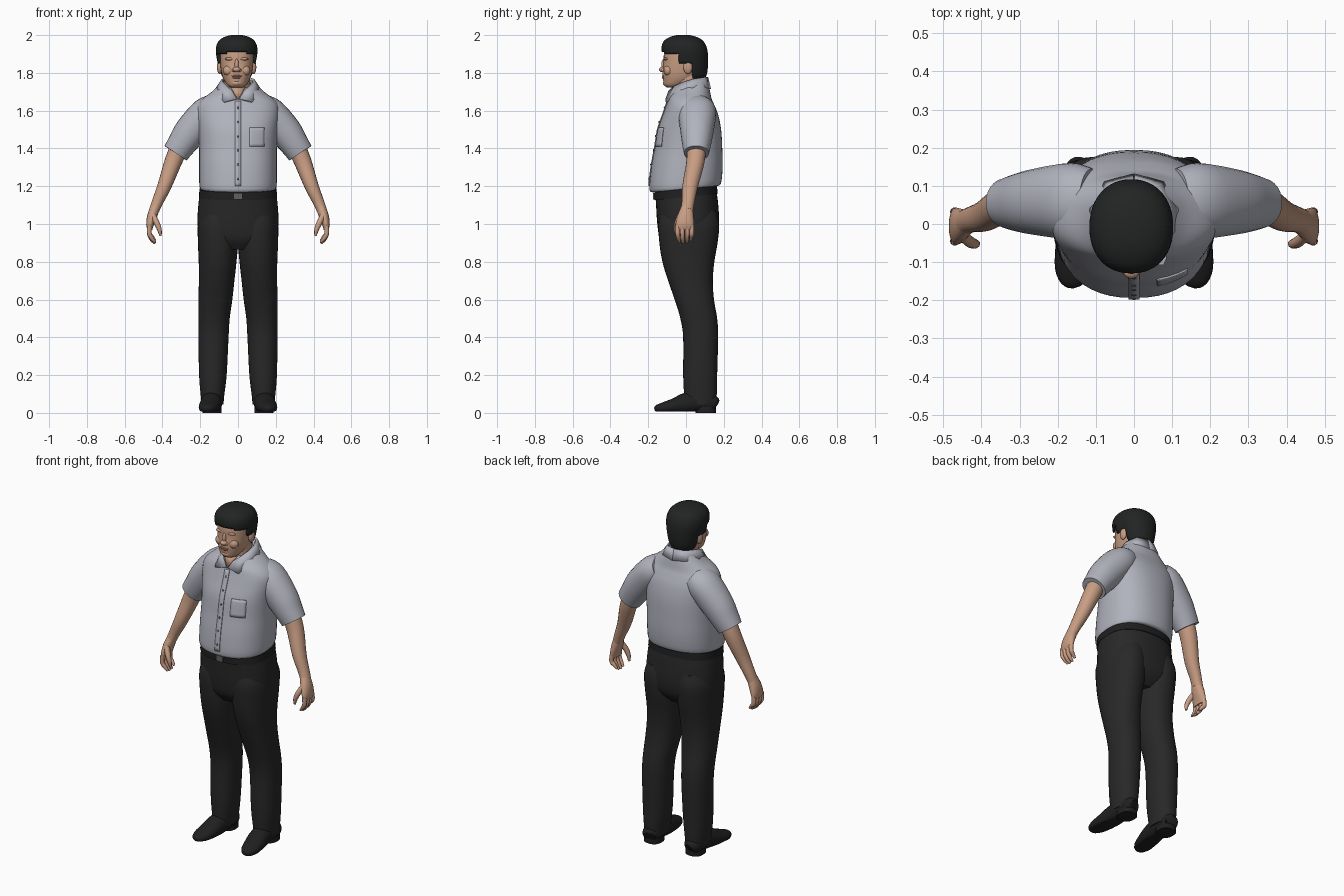
import bpy, bmesh, math
from mathutils import Vector

if "Cube" in bpy.data.objects:
    bpy.data.objects.remove(bpy.data.objects["Cube"])

made = []


def material(name, r, g, b):
    m = bpy.data.materials.new(name)
    m.use_nodes = True
    m.diffuse_color = (r, g, b, 1)
    bsdf = next(n for n in m.node_tree.nodes if n.type == 'BSDF_PRINCIPLED')
    bsdf.inputs["Base Color"].default_value = (r, g, b, 1)
    bsdf.inputs["Roughness"].default_value = 0.8
    return m


SHIRT = material("grey shirt", .44, .45, .51)
SKIN = material("skin", .58, .34, .23)
LIPS = material("lips", .45, .23, .17)
CLOTH = material("black trousers", .021, .021, .021)
HAIR = material("black hair", .016, .017, .017)
LEATHER = material("black leather", .014, .014, .014)
METAL = material("buckle metal", .12, .12, .12)


def finish(name, bm, mat, thick=0, offset=0):
    bmesh.ops.recalc_face_normals(bm, faces=bm.faces) if not thick else None
    me = bpy.data.meshes.new(name)
    bm.to_mesh(me)
    bm.free()
    me.materials.append(mat)
    ob = bpy.data.objects.new(name, me)
    bpy.context.collection.objects.link(ob)
    if thick:
        sol = ob.modifiers.new("thickness", 'SOLIDIFY')
        sol.thickness, sol.offset = thick, offset
    made.append(ob)
    return ob


def smooth(rows, steps=4):
    """Catmull-Rom resampling of a list of section rows."""
    out = []
    for i in range(len(rows) - 1):
        a, b, c, d = (rows[max(0, min(len(rows) - 1, i + k))] for k in (-1, 0, 1, 2))
        for s in range(steps):
            t = s / steps
            out.append([.5 * (2 * q + (r - p) * t + (2 * p - 5 * q + 4 * r - u) * t * t
                        + (3 * q - p - 3 * r + u) * t ** 3) for p, q, r, u in zip(a, b, c, d)])
    return out + [list(rows[-1])]


def skin_rings(rings):
    bm = bmesh.new()
    vs = [[bm.verts.new(p) for p in ring] for ring in rings]
    n = len(vs[0])
    for a, b in zip(vs, vs[1:]):
        for i in range(n):
            bm.faces.new((a[i], a[(i + 1) % n], b[(i + 1) % n], b[i]))
    bm.faces.new(vs[0])
    bm.faces.new(vs[-1])
    bmesh.ops.recalc_face_normals(bm, faces=bm.faces)
    return bm


def unit_ring(n, p):
    for i in range(n):
        c, s = math.cos(math.tau * i / n), math.sin(math.tau * i / n)
        yield math.copysign(abs(c) ** (2 / p), c), math.copysign(abs(s) ** (2 / p), s)


def loft(name, rows, mat, p=2.2, n=36, side=1, keep=None, thick=0):
    """Upright loft; rows are z, centre x, half width, front y, back y, tilt."""
    rings = []
    for z, cx, hw, yf, yb, tilt in smooth([(*r, 0)[:6] for r in rows]):
        ring = []
        for c, s in unit_ring(n, p):
            y = (yf + yb) / 2 + s * (yb - yf) / 2
            ring.append((side * (cx + c * hw), y, z + tilt * y))
        rings.append(ring)
    bm = skin_rings(rings)
    if keep:
        drop = [f for f in bm.faces if not keep(f.calc_center_median())]
        bmesh.ops.delete(bm, geom=drop, context='FACES')
    return finish(name, bm, mat, thick, -1)


def tube(name, rows, mat, side=1, ref=(0, 1, 0), n=20, floor=0):
    """Tube along a path; rows are x, y, z, radius across, radius along ref."""
    rows = smooth(rows)
    pts = [Vector(r[:3]) for r in rows]
    rings = []
    for i, r in enumerate(rows):
        t = (pts[min(i + 1, len(pts) - 1)] - pts[max(i - 1, 0)]).normalized()
        v = Vector(ref)
        v = (v - t * v.dot(t)).normalized()
        u = t.cross(v)
        ring = [pts[i] + u * (c * r[3]) + v * (s * r[4]) for c, s in unit_ring(n, 2.1)]
        rings.append([(side * q.x, q.y, max(q.z, floor)) for q in ring])
    return finish(name, skin_rings(rings), mat)


def blob(name, loc, size, mat):
    bm = bmesh.new()
    bmesh.ops.create_uvsphere(bm, u_segments=20, v_segments=12, radius=1)
    for v in bm.verts:
        v.co = Vector(a * b + c for a, b, c in zip(v.co, size, loc))
    return finish(name, bm, mat)


# Shirt body
TORSO = [(1.185, 0, .193, -.175, .165, .1), (1.2, 0, .204, -.194, .185, .08),
         (1.3, 0, .206, -.184, .194), (1.4, 0, .206, -.166, .192), (1.5, 0, .212, -.15, .186),
         (1.58, 0, .222, -.122, .17), (1.63, 0, .215, -.105, .15), (1.665, 0, .185, -.094, .135),
         (1.7, 0, .135, -.078, .125, .1), (1.735, 0, .09, -.06, .108, .3)]
P = 2.3
loft("shirt_body", TORSO, SHIRT, P, 48)
FINE = smooth([(*r, 0)[:6] for r in TORSO])


def front_y(x, z):
    for a, b in zip(FINE, FINE[1:]):
        if a[0] <= z <= b[0]:
            t = (z - a[0]) / (b[0] - a[0])
            _, _, hw, yf, yb, _ = (q + (r - q) * t for q, r in zip(a, b))
            return (yf + yb) / 2 - (yb - yf) / 2 * (1 - abs(x / hw) ** P) ** (1 / P)
    return 0


def patch(name, x0, x1, z0, z1, nx, nz, mat):
    bm = bmesh.new()
    grid = []
    for j in range(nz + 1):
        z = z0 + (z1 - z0) * j / nz
        xs = [x0 + (x1 - x0) * i / nx for i in range(nx + 1)]
        grid.append([bm.verts.new((x, front_y(x, z) - .002, z)) for x in xs])
    for a, b in zip(grid, grid[1:]):
        for i in range(nx):
            bm.faces.new((a[i], a[i + 1], b[i + 1], b[i]))
    finish(name, bm, mat, .005)


patch("button_placket", -.015, .015, 1.2, 1.65, 2, 24, SHIRT)
patch("chest_pocket", .06, .14, 1.41, 1.51, 6, 6, SHIRT)
for k in range(6):
    z = 1.24 + .075 * k
    blob("shirt_button", (0, front_y(0, z) - .005, z), (.006, .003, .006), METAL)

# Open collar, one leaf on each side
for s, side in ((1, "left"), (-1, "right")):
    bm = bmesh.new()
    low = [(.006, -.104, 1.662), (.075, -.104, 1.645), (.112, -.02, 1.695),
           (.112, .04, 1.72), (.075, .108, 1.72), (0, .128, 1.715)]
    top = [(.03, -.088, 1.705), (.058, -.06, 1.728), (.079, -.01, 1.75),
           (.082, .035, 1.765), (.058, .093, 1.775), (0, .112, 1.778)]
    a, b = ([bm.verts.new((x * s, y, z)) for x, y, z in line] for line in (low, top))
    for i in range(5):
        bm.faces.new((a[i], a[i + 1], b[i + 1], b[i]))
    finish(side + "_collar", bm, SHIRT, .01)

# Neck and the open throat
loft("neck", [(1.64, -.002, .07, -.06, .09), (1.72, -.004, .07, -.062, .092),
              (1.8, -.007, .07, -.06, .09)], SKIN)
bm = bmesh.new()
bm.faces.new([bm.verts.new(v) for v in ((-.04, -.07, 1.725), (0, -.102, 1.658), (.04, -.07, 1.725))])
finish("open_throat", bm, SKIN, .007)

# Head and face
CX = -.007
loft("head", [(1.722, CX, .03, -.1, -.03), (1.735, CX, .05, -.115, 0), (1.765, CX, .069, -.121, .06),
              (1.8, CX, .08, -.124, .085), (1.85, CX, .087, -.119, .095), (1.9, CX, .088, -.117, .095),
              (1.95, CX, .08, -.105, .085), (1.98, CX, .05, -.08, .05)], SKIN, 2.3)
blob("nose_tip", (CX, -.125, 1.818), (.021, .018, .014), SKIN)
blob("nose_bridge", (CX, -.117, 1.842), (.011, .014, .032), SKIN)
blob("upper_lip", (CX, -.119, 1.784), (.028, .009, .005), LIPS)
blob("lower_lip", (CX, -.118, 1.775), (.022, .01, .006), LIPS)
blob("chin", (CX, -.104, 1.746), (.03, .018, .016), SKIN)
for s, side in ((1, "left"), (-1, "right")):
    blob(side + "_cheek", (CX + s * .042, -.094, 1.812), (.03, .024, .028), SKIN)
    blob(side + "_nostril", (CX + s * .016, -.12, 1.814), (.01, .013, .009), SKIN)
    blob(side + "_brow", (CX + s * .036, -.106, 1.874), (.027, .013, .008), SKIN)
    blob(side + "_ear", (CX + s * .09, .01, 1.83), (.014, .024, .036), SKIN)


# Hair cap, cut away around the face and ears
def hair_area(c):
    if c.z > 1.908 - .25 * max(0, abs(c.x - CX) - .05):
        return True
    return c.y > (-.045 if c.z > 1.845 else .035)


loft("hair", [(1.768, CX, .07, -.08, .1), (1.8, CX, .088, -.11, .112), (1.85, CX, .1, -.122, .117),
              (1.9, CX, .109, -.127, .116), (1.94, CX, .108, -.129, .108), (1.97, CX, .094, -.116, .09),
              (1.99, CX, .066, -.085, .058), (2, CX, .03, -.05, .02)], HAIR, 2.2, 48,
     keep=hair_area, thick=.022)

# Trousers, belt and buckle
loft("trouser_seat", [(.865, 0, .11, -.1, .11), (.92, 0, .195, -.138, .158), (1, 0, .214, -.152, .175),
                      (1.1, 0, .21, -.158, .17, .05), (1.18, 0, .2, -.163, .158, .1)], CLOTH, 2.4, 44)
loft("belt", [(1.143, 0, .207, -.168, .168, .1), (1.185, 0, .204, -.167, .164, .1)], LEATHER, 2.4, 44)
bm = bmesh.new()
bmesh.ops.create_cube(bm, size=1)
for v in bm.verts:
    v.co = (v.co.x * .045, v.co.y * .01 - .171, v.co.z * .034 + 1.146)
finish("buckle", bm, METAL)

for s, side in ((1, "left"), (-1, "right")):
    # Sleeve and arm
    tube(side + "_sleeve", [(.11, .06, 1.62, .07, .085), (.165, .06, 1.585, .088, .1),
                            (.25, .058, 1.49, .087, .088), (.3, .056, 1.42, .076, .076),
                            (.33, .055, 1.375, .07, .066)], SHIRT, s, n=28)
    tube(side + "_arm", [(.3, .056, 1.43, .05, .052), (.343, .05, 1.33, .046, .048),
                         (.39, .022, 1.2, .037, .041), (.425, .012, 1.12, .03, .034),
                         (.443, .005, 1.075, .027, .033)], SKIN, s)
    # Hand with four fingers and a thumb
    tube(side + "_palm", [(.438, .006, 1.09, .026, .031), (.455, -.002, 1.04, .026, .043),
                          (.466, -.006, .995, .02, .049), (.466, -.006, .968, .012, .045)], SKIN, s)
    for k, name in enumerate(("index", "middle", "ring", "little")):
        y, drop = -.044 + .025 * k, (.006, 0, .003, .015)[k]
        tube(f"{side}_{name}_finger", [(.468, y, .99, .012, .012), (.47, y, .95, .012, .012),
                                       (.456, y * .9, .918 + drop, .011, .011),
                                       (.438, y * .8, .897 + drop, .006, .006)], SKIN, s, n=10)
    tube(side + "_thumb", [(.45, -.03, 1.045, .015, .015), (.43, -.047, 1.005, .015, .015),
                           (.416, -.052, .97, .012, .012), (.41, -.05, .937, .006, .006)], SKIN, s, n=10)
    # Trouser leg
    loft(side + "_trouser_leg", [(.045, .135, .058, -.005, .155), (.1, .135, .063, -.01, .163),
         (.2, .133, .073, -.015, .165), (.4, .13, .08, -.015, .17), (.5, .127, .083, -.03, .165),
         (.6, .12, .09, -.06, .148), (.7, .113, .094, -.095, .142), (.8, .108, .1, -.125, .15),
         (.9, .106, .106, -.141, .167), (1, .107, .105, -.146, .176), (1.07, .1, .09, -.13, .16)],
         CLOTH, 2.2, side=s)
    # Shoe and heel
    tube(side + "_shoe", [(.135, .16, .045, .025, .025), (.137, .145, .05, .045, .046),
                          (.137, .07, .06, .055, .055), (.142, 0, .05, .056, .056),
                          (.15, -.06, .036, .042, .056), (.16, -.12, .026, .03, .048),
                          (.164, -.155, .022, .02, .03), (.165, -.167, .02, .008, .01)],
         LEATHER, s, ref=(1, 0, 0), n=24, floor=.008)
    loft(side + "_heel", [(0, .137, .05, .05, .158), (.03, .137, .049, .05, .158)], LEATHER, 2.5, side=s)

# Smooth shading that keeps hems and edges crisp
bpy.ops.object.select_all(action='DESELECT')
for ob in made:
    ob.select_set(True)
bpy.context.view_layer.objects.active = made[0]
bpy.ops.object.shade_smooth_by_angle(angle=math.radians(40))
